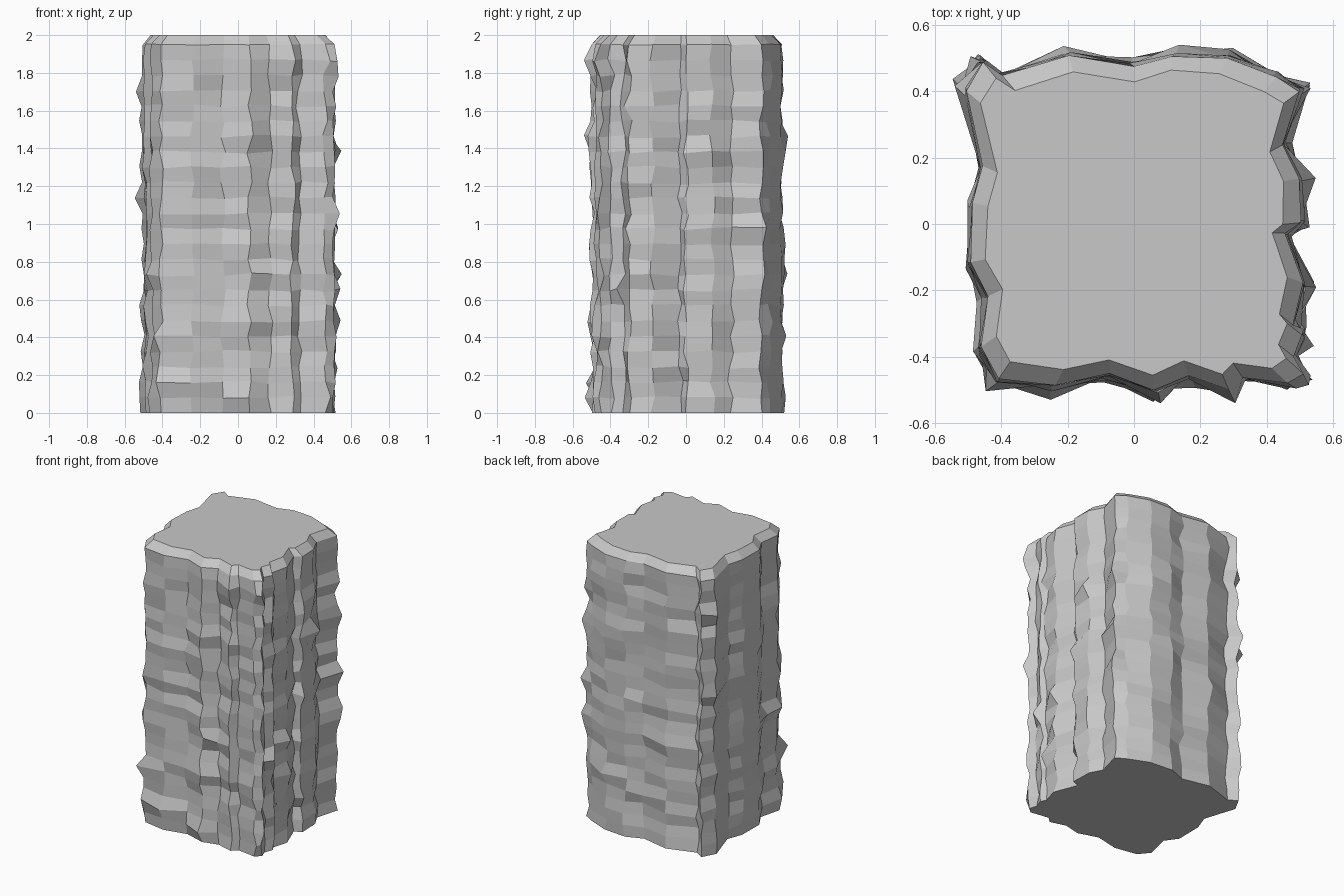
import bpy
import bmesh
import random
from mathutils import Vector

random.seed(11)

if "Cube" in bpy.data.objects:
    bpy.data.objects.remove(bpy.data.objects["Cube"], do_unlink=True)


def make_material(name, colour):
    mat = bpy.data.materials.new(name)
    mat.use_nodes = True
    mat.diffuse_color = colour
    mat.node_tree.nodes["Principled BSDF"].inputs["Base Color"].default_value = colour
    return mat


# Weathered square cross-section, counter-clockwise, one run per side
FRONT = [(-.41, -.46), (-.24, -.485), (-.08, -.455), (.06, -.5), (.17, -.455),
         (.29, -.5), (.33, -.46), (.46, -.48)]
RIGHT_TO_BACK = [(.51, -.45), (.48, -.4), (.51, -.33), (.48, -.3), (.51, -.18),
                 (.455, -.03), (.5, 0), (.5, .14), (.45, .24), (.5, .4)]
BACK = [(.43, .44), (.28, .5), (.12, .51), (0, .475), (-.2, .505), (-.4, .445)]
SIDE_BACK_TO_FRONT = [(-.46, .49), (-.51, .4), (-.455, .17), (-.49, .06),
                      (-.49, -.12), (-.435, -.22), (-.46, -.37)]
OUTLINE = FRONT + RIGHT_TO_BACK + BACK + SIDE_BACK_TO_FRONT

HEIGHT = 2.0
SHOULDER = 1.95      # where the chamfered rim begins
COURSES = 24         # rough horizontal bands
LIMIT = Vector((.56, .54))


def clamp(value, limit):
    return max(-limit, min(limit, value))


def chipped_ring(bm, z, scale=1.0, rough=0.015, lift=0.009, chip=0.06):
    """One ring of the outline, each corner knocked slightly out of place."""
    ring = []
    for x, y in OUTLINE:
        p = Vector((x, y))
        out = p.normalized()
        reach = random.gauss(0, rough * 0.6)
        if random.random() < chip:
            reach += rough * 2
        slide = Vector((-out.y, out.x)) * random.uniform(-rough, rough)
        p = p * scale + out * reach + slide
        ring.append(bm.verts.new((clamp(p.x, LIMIT.x), clamp(p.y, LIMIT.y),
                                  z + random.uniform(-lift, lift))))
    return ring


def bridge(bm, lower, upper):
    count = len(lower)
    for i in range(count):
        j = (i + 1) % count
        bm.faces.new((lower[i], lower[j], upper[j], upper[i]))


# Stone pillar: stacked rough courses, chamfered rim and flat ends
bm = bmesh.new()
rings = [chipped_ring(bm, 0, rough=0.008, lift=0, chip=0)]
for course in range(1, COURSES):
    rings.append(chipped_ring(bm, SHOULDER * course / COURSES))
rings.append(chipped_ring(bm, SHOULDER, rough=0.006, lift=0.003, chip=0))
rings.append(chipped_ring(bm, HEIGHT, scale=0.905, rough=0.004, lift=0, chip=0))

# A few corners that stick out as sharp chips: column, course, reach
for column, course, reach in ((0, 5, .06), (3, 18, .04), (8, 23, .05),
                              (10, 8, .05), (25, 14, .05), (12, 6, .04)):
    vert = rings[course][column]
    out = vert.co.to_2d().normalized() * reach
    vert.co.x = clamp(vert.co.x + out.x, LIMIT.x)
    vert.co.y = clamp(vert.co.y + out.y, LIMIT.y)

for lower, upper in zip(rings, rings[1:]):
    bridge(bm, lower, upper)
bm.faces.new(rings[-1])
bm.faces.new(list(reversed(rings[0])))
bmesh.ops.recalc_face_normals(bm, faces=bm.faces)

mesh = bpy.data.meshes.new("stone_pillar")
bm.to_mesh(mesh)
bm.free()
mesh.materials.append(make_material("grey_stone", (0.58, 0.58, 0.58, 1.0)))
pillar = bpy.data.objects.new("stone_pillar", mesh)
bpy.context.collection.objects.link(pillar)
